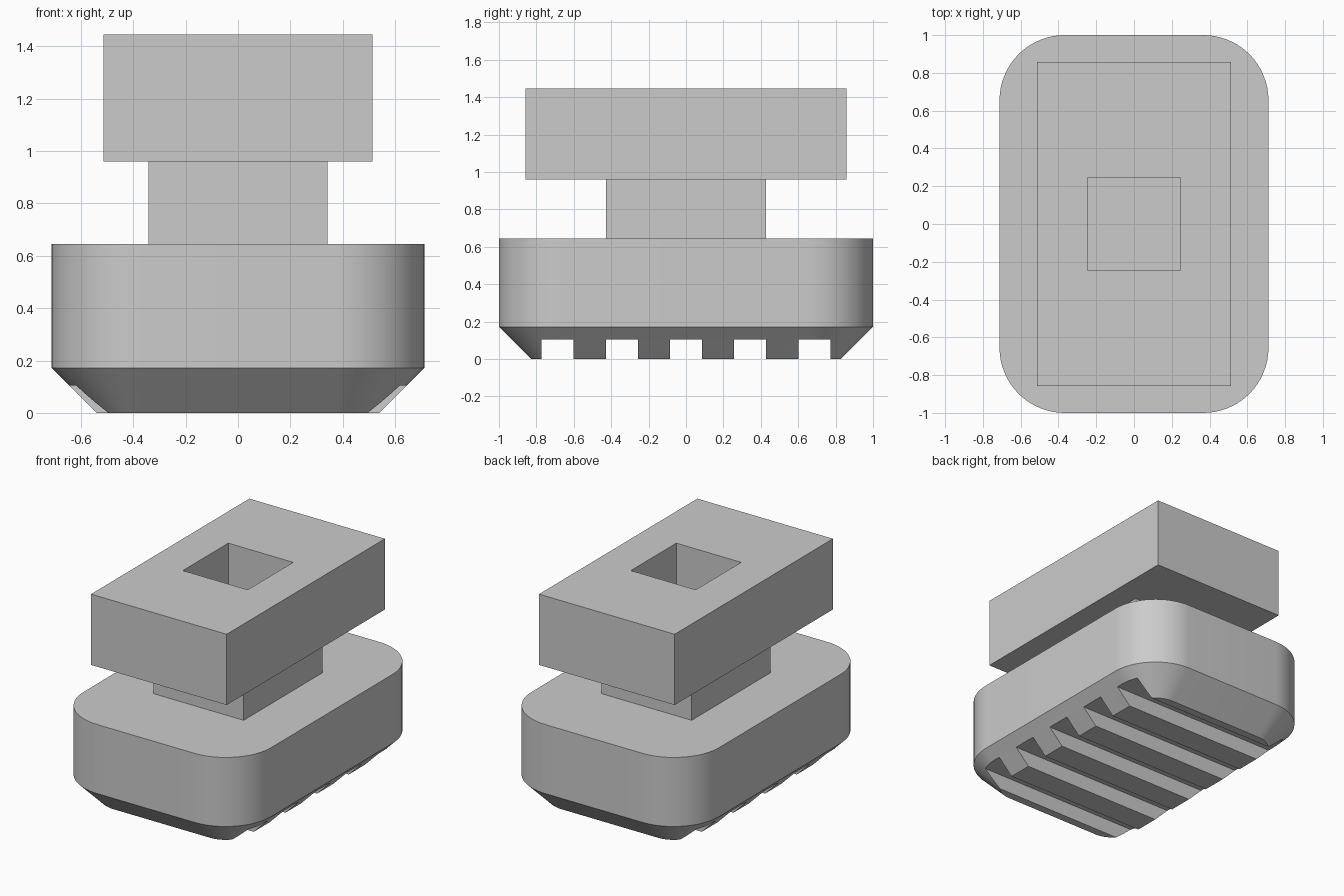
import bpy, bmesh, math

if "Cube" in bpy.data.objects:
    bpy.data.objects.remove(bpy.data.objects["Cube"], do_unlink=True)

grey = bpy.data.materials.new("plain_grey")
grey.use_nodes = True
grey.diffuse_color = (0.6, 0.6, 0.6, 1)
grey.node_tree.nodes["Principled BSDF"].inputs["Base Color"].default_value = (0.6, 0.6, 0.6, 1)

HALF_X, HALF_Y, CORNER = 0.712, 1.0, 0.345
BASE_TOP, BEVEL = 0.645, 0.172
NECK_TOP, HEAD_TOP = 0.96, 1.445
PITCH = 0.343


def add_object(name, bm):
    bmesh.ops.recalc_face_normals(bm, faces=bm.faces)
    mesh = bpy.data.meshes.new(name)
    bm.to_mesh(mesh)
    bm.free()
    mesh.materials.append(grey)
    obj = bpy.data.objects.new(name, mesh)
    bpy.context.collection.objects.link(obj)
    return obj


def add_box(bm, half_x, half_y, z0, z1, y=0):
    verts = bmesh.ops.create_cube(bm, size=2)["verts"]
    bmesh.ops.scale(bm, vec=(half_x, half_y, (z1 - z0) / 2), verts=verts)
    bmesh.ops.translate(bm, vec=(0, y, (z0 + z1) / 2), verts=verts)


def box(name, *size):
    bm = bmesh.new()
    add_box(bm, *size)
    return add_object(name, bm)


def cut(obj, cutter):
    mod = obj.modifiers.new("cut", "BOOLEAN")
    mod.operation = "DIFFERENCE"
    mod.solver = "EXACT"
    mod.object = cutter
    bpy.context.view_layer.objects.active = obj
    bpy.ops.object.modifier_apply(modifier=mod.name)


def rounded_ring(bm, z, inset, steps=16):
    """Rounded rectangle of vertices, offset inward by inset."""
    ring = []
    for q, (sx, sy) in enumerate([(1, 1), (-1, 1), (-1, -1), (1, -1)]):
        for i in range(steps + 1):
            a = (q + i / steps) * math.pi / 2
            r = CORNER - inset
            ring.append(bm.verts.new((sx * (HALF_X - CORNER) + r * math.cos(a),
                                      sy * (HALF_Y - CORNER) + r * math.sin(a), z)))
    return ring


# Rounded base with a sloped lower edge
bm = bmesh.new()
rings = [rounded_ring(bm, 0, BEVEL), rounded_ring(bm, BEVEL, 0), rounded_ring(bm, BASE_TOP, 0)]
for low, high in zip(rings, rings[1:]):
    for i in range(len(low)):
        j = (i + 1) % len(low)
        bm.faces.new((low[i], low[j], high[j], high[i]))
bm.faces.new(rings[0])
bm.faces.new(rings[-1])
base = add_object("base", bm)

# Five cross grooves under the base
bm = bmesh.new()
for k in range(-2, 3):
    add_box(bm, 1, PITCH / 4, -0.1, 0.105, k * PITCH)
grooves = add_object("groove_cutter", bm)
cut(base, grooves)

# Neck and head, with a square socket running down through both
neck = box("neck", 0.342, 0.427, BASE_TOP, NECK_TOP)
head = box("head", 0.514, 0.857, NECK_TOP, HEAD_TOP)
socket = box("socket_cutter", 0.246, 0.246, BASE_TOP - 0.1, HEAD_TOP + 0.1)
cut(neck, socket)
cut(head, socket)

for helper in (grooves, socket):
    bpy.data.objects.remove(helper, do_unlink=True)

# Smooth round corners, sharp edges
bpy.ops.object.select_all(action="DESELECT")
base.select_set(True)
bpy.context.view_layer.objects.active = base
bpy.ops.object.shade_smooth_by_angle(angle=math.radians(25))
